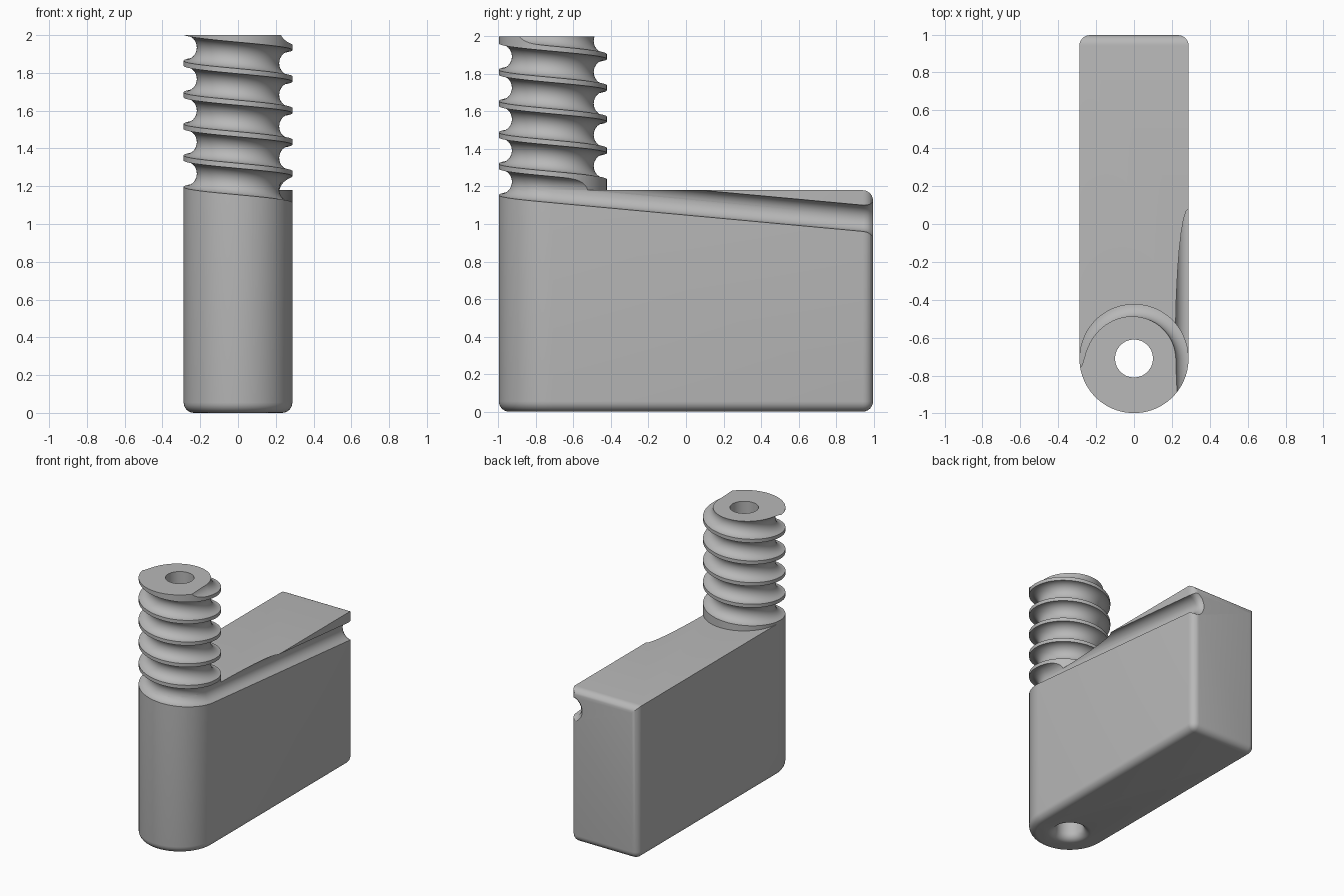
import bpy, bmesh
from math import sin, cos, pi, radians
from mathutils import Vector

if "Cube" in bpy.data.objects:
    bpy.data.objects.remove(bpy.data.objects["Cube"])

R, CY, BACK = 0.288, -0.71, 0.997       # post radius, post centre, rear face
BLOCK_TOP, POST_TOP, FILLET = 1.18, 2.0, 0.055
HOLE_R, GROOVE_R, PITCH, GROOVE_Z, TURNS = 0.1, 0.07, 0.167, 1.183, 5
SIDES = 96


def make_object(name, bm):
    bmesh.ops.recalc_face_normals(bm, faces=bm.faces)
    mesh = bpy.data.meshes.new(name)
    bm.to_mesh(mesh)
    bm.free()
    obj = bpy.data.objects.new(name, mesh)
    bpy.context.collection.objects.link(obj)
    return obj


def skin_rings(name, rings):
    """Closed tube through equal-length rings of points, capped at both ends."""
    bm = bmesh.new()
    loops = [[bm.verts.new(p) for p in ring] for ring in rings]
    for a, b in zip(loops, loops[1:]):
        for i in range(len(a)):
            j = (i + 1) % len(a)
            bm.faces.new((a[i], a[j], b[j], b[i]))
    bm.faces.new(loops[0])
    bm.faces.new(loops[-1])
    obj = make_object(name, bm)
    obj.hide_render = True
    return obj


def raise_faces(bm, faces, height, keep):
    out = bmesh.ops.extrude_face_region(bm, geom=faces, use_keep_orig=keep)["geom"]
    bmesh.ops.translate(bm, vec=(0, 0, height),
                        verts=[g for g in out if isinstance(g, bmesh.types.BMVert)])
    return [g for g in out if isinstance(g, bmesh.types.BMFace)]


# Block with a rounded front, and the post standing on that rounded end
bm = bmesh.new()
circle = [bm.verts.new((R * cos(2 * pi * i / SIDES), CY + R * sin(2 * pi * i / SIDES), 0))
          for i in range(SIDES)]
corners = [bm.verts.new((x, BACK, 0)) for x in (R, -R)]
disc = bm.faces.new(circle)
slab = bm.faces.new([circle[0]] + corners + circle[SIDES // 2:0:-1])
tops = raise_faces(bm, [disc, slab], BLOCK_TOP, True)
post_face = min(tops, key=lambda f: f.calc_center_bounds().y)
raise_faces(bm, [post_face], POST_TOP - BLOCK_TOP, False)
bmesh.ops.dissolve_faces(bm, faces=[f for f in bm.faces if all(v.co.z < 0.001 for v in f.verts)],
                         use_verts=True)
bmesh.ops.recalc_face_normals(bm, faces=bm.faces)

# Rounded bottom rim and rounded rear edges
rim = [e for e in bm.edges if all(v.co.z < 0.001 for v in e.verts)
       or all(v.co.y > BACK - 0.001 for v in e.verts)]
bmesh.ops.bevel(bm, geom=rim, offset=FILLET, segments=6, profile=0.5, affect='EDGES')
body = make_object("threaded_post_block", bm)

# Bore, flaring out at the bottom
profile = [(HOLE_R + FILLET, -0.1)]
for k in range(9):
    a = pi / 2 * k / 8
    profile.append((HOLE_R + FILLET * (1 - sin(a)), FILLET * (1 - cos(a))))
profile.append((HOLE_R, POST_TOP + 0.1))
bore = skin_rings("bore_cutter", [
    [(r * cos(2 * pi * i / 64), CY + r * sin(2 * pi * i / 64), z) for i in range(64)]
    for r, z in profile])


# Round groove: straight along the side, helical up the post, straight out at the top
def groove_ring(center, outward, radius=GROOVE_R):
    return [center + radius * (cos(2 * pi * k / 32) * outward + sin(2 * pi * k / 32) * Vector((0, 0, 1)))
            for k in range(32)]


side = Vector((1, 0, 0))
slope = PITCH / (2 * pi * R)
rings = []
flare = 0.03
for y, grow in ((BACK + 0.1, flare), (BACK, flare), (BACK - 0.015, flare * 0.4),
                (BACK - 0.03, flare * 0.12), (BACK - 0.05, 0)):
    rings.append(groove_ring(Vector((R, y, GROOVE_Z - slope * (y - CY))), side, GROOVE_R + grow))
for i in range(TURNS * 72 + 1):
    t = -2 * pi * i / 72
    outward = Vector((cos(t), sin(t), 0))
    rings.append(groove_ring(Vector((0, CY, GROOVE_Z - PITCH * t / (2 * pi))) + R * outward, outward))
rings.append(groove_ring(Vector((R, CY - 0.5, GROOVE_Z + PITCH * TURNS + slope * 0.5)), side))
groove = skin_rings("groove_cutter", rings)

# Cut both shapes out, then drop the cutters
bpy.context.view_layer.objects.active = body
for cutter in (bore, groove):
    mod = body.modifiers.new(cutter.name, 'BOOLEAN')
    mod.operation, mod.solver, mod.object = 'DIFFERENCE', 'EXACT', cutter
    bpy.ops.object.modifier_apply(modifier=mod.name)
    bpy.data.objects.remove(cutter)

# One plain grey finish
grey = bpy.data.materials.new("plain_grey")
grey.use_nodes = True
color = (0.48, 0.48, 0.48, 1)
grey.diffuse_color = color
grey.node_tree.nodes["Principled BSDF"].inputs["Base Color"].default_value = color
body.data.materials.clear()
body.data.materials.append(grey)

bpy.ops.object.select_all(action='DESELECT')
body.select_set(True)
bpy.ops.object.shade_smooth_by_angle(angle=radians(30))
